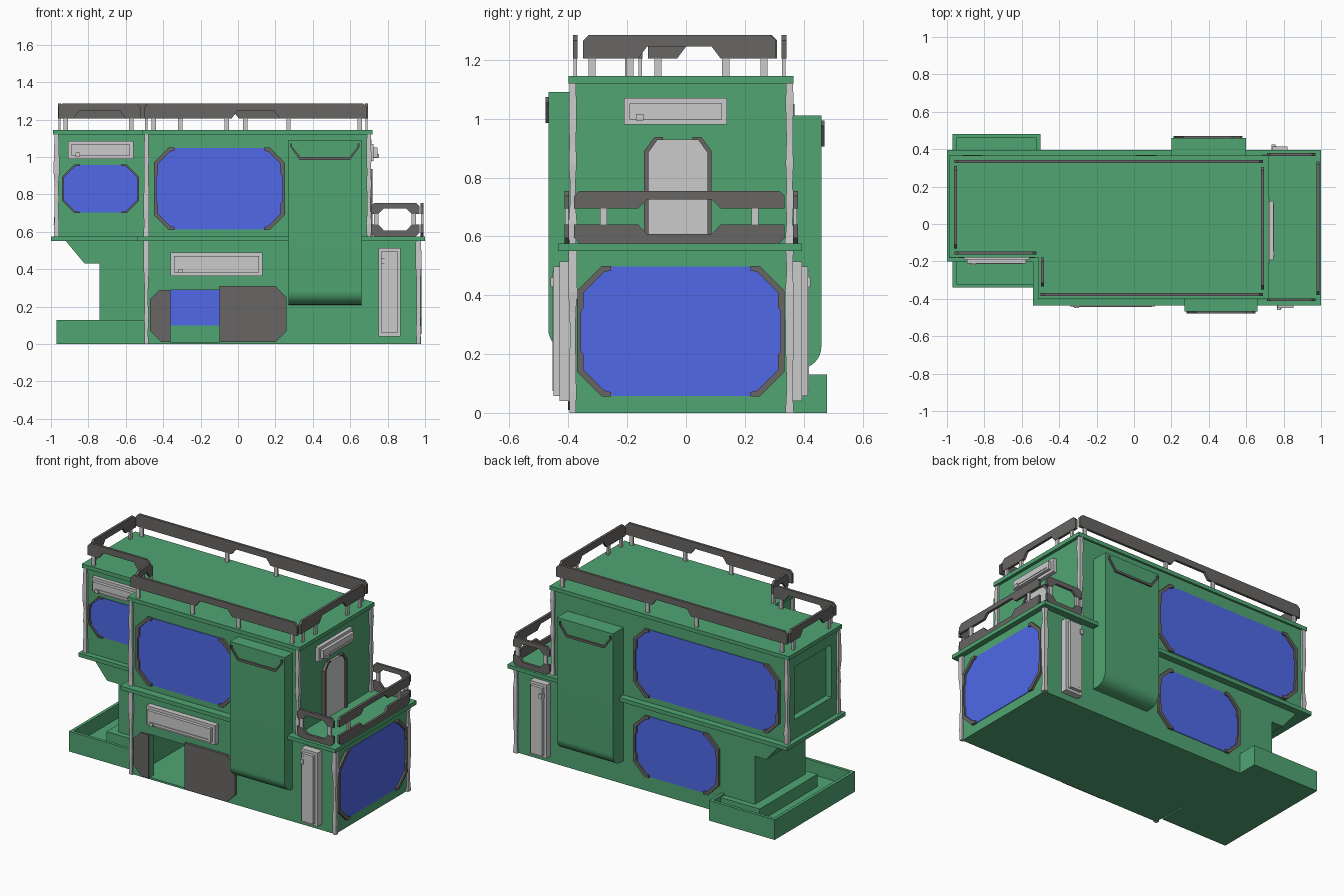
import bpy, bmesh, math, random

if "Cube" in bpy.data.objects:
    bpy.data.objects.remove(bpy.data.objects["Cube"])
random.seed(4)


def material(name, col):
    m = bpy.data.materials.new(name)
    m.diffuse_color = (*col, 1)
    m.use_nodes = True
    m.node_tree.nodes["Principled BSDF"].inputs["Base Color"].default_value = m.diffuse_color
    return m


GREEN = material("green_paint", (0.080, 0.378, 0.170))
BLUE = material("blue_glass", (0.079, 0.141, 0.807))
DARK = material("dark_metal", (0.140, 0.133, 0.126))


def finish(name, bm, mat):
    bmesh.ops.recalc_face_normals(bm, faces=bm.faces)
    me = bpy.data.meshes.new(name)
    bm.to_mesh(me)
    bm.free()
    ob = bpy.data.objects.new(name, me)
    bpy.context.collection.objects.link(ob)
    if mat:
        me.materials.append(mat)
    return ob


def prism(name, axis, pts, d0, d1, mat=None):
    """Extrude a 2D outline along an axis: x -> (y,z), y -> (x,z), z -> (x,y)."""
    to3 = {'x': lambda u, v, d: (d, u, v), 'y': lambda u, v, d: (u, d, v),
           'z': lambda u, v, d: (u, v, d)}[axis]
    bm = bmesh.new()
    a = [bm.verts.new(to3(u, v, d0)) for u, v in pts]
    b = [bm.verts.new(to3(u, v, d1)) for u, v in pts]
    bm.faces.new(a)
    bm.faces.new(b)
    for i in range(len(pts)):
        j = (i + 1) % len(pts)
        bm.faces.new((a[i], a[j], b[j], b[i]))
    return finish(name, bm, mat)


def rect(u0, u1, v0, v1):
    return [(u0, v0), (u1, v0), (u1, v1), (u0, v1)]


def box(name, x0, x1, y0, y1, z0, z1, mat=None):
    return prism(name, 'z', rect(x0, x1, y0, y1), z0, z1, mat)


def smooth(ob):
    bpy.ops.object.select_all(action='DESELECT')
    ob.select_set(True)
    bpy.context.view_layer.objects.active = ob
    bpy.ops.object.shade_smooth_by_angle(angle=math.radians(30))


def l_shape(x0, xn, x1, y0, yn, y1):
    return [(x0, yn), (xn, yn), (xn, y0), (x1, y0), (x1, y1), (x0, y1)]


# Ground floor shell with an open doorway
F, B, R = -0.385, 0.352, 0.965
prism("ground_front_wall", 'y', [(-.49, 0), (-.36, 0), (-.36, .29), (-.10, .29), (-.10, 0),
                                 (R, 0), (R, .55), (-.49, .55)], F, F + .04, GREEN)
box("ground_floor_plate", -.49, R, F, B, 0, .012, GREEN)
box("ground_back_wall", -.49, R, B - .04, B, 0, .55, GREEN)
box("ground_right_wall", R - .04, R, F, B, 0, .55, GREEN)
box("ground_left_wall", -.49, -.45, F, B, 0, .55, GREEN)

# Supporting column with sloped cantilever, and the tray around its foot
prism("support_column", 'y', [(-.49, 0), (-.74, 0), (-.74, .43), (-.82, .43), (-.92, .55), (-.49, .55)],
      -.165, B, GREEN)
box("tray_floor", -.97, -.5, -.34, .48, 0, .04, GREEN)
prism("tray_wall", 'z', [(-.5, -.34), (-.97, -.34), (-.97, .48), (-.5, .48), (-.5, B), (-.52, B),
                         (-.52, .46), (-.95, .46), (-.95, -.32), (-.5, -.32)], 0, .13, GREEN)
box("column_plinth", -.80, -.5, -.20, .39, 0, .12, GREEN)

# Slabs and upper floor
prism("middle_slab", 'z', l_shape(-1, -.54, 1, -.435, -.20, .395), .55, .575, GREEN)
prism("roof_slab", 'z', l_shape(-.99, -.51, .72, -.40, -.18, .365), 1.12, 1.145, GREEN)
upper = prism("upper_floor", 'z', l_shape(-.97, -.49, .70, F, -.165, B), .575, 1.12, GREEN)
cutter = box("recess_cutter", -1.1, -.93, -.10, .28, .70, 1.04)
cutter.hide_render = True
mod = upper.modifiers.new("side_recess", 'BOOLEAN')
mod.operation, mod.object, mod.solver = 'DIFFERENCE', cutter, 'EXACT'
bpy.context.view_layer.objects.active = upper
bpy.ops.object.modifier_apply(modifier=mod.name)
bpy.data.objects.remove(cutter)


# Worn corner posts
def post(name, x, y, z0, z1):
    bm = bmesh.new()
    rings = []
    for i in range(9):
        r = .013 + random.uniform(-.004, .003)
        z = z0 + (z1 - z0) * i / 8
        rings.append([bm.verts.new((x + r * a, y + r * b, z))
                      for a, b in ((-1, -1), (1, -1), (1, 1), (-1, 1))])
    for lo, hi in zip(rings, rings[1:]):
        for k in range(4):
            bm.faces.new((lo[k], lo[k - 3], hi[k - 3], hi[k]))
    bm.faces.new(rings[0])
    bm.faces.new(rings[-1])
    finish(name, bm, None)


for x, y in ((-.49, F), (R, F), (R, B)):
    post("lower_corner_post", x, y, 0, .55)
for x, y in ((-.97, -.165), (-.49, F), (.70, F), (.70, B), (-.97, B)):
    post("upper_corner_post", x, y, .575, 1.12)


# Chamfered windows with side frames; s is the outward direction
def window(name, axis, u0, u1, v0, v1, d, s, c=.08, inset=.01, t=.022):
    cu, cv, w, h = (u0 + u1) / 2, (v0 + v1) / 2, (u1 - u0) / 2, (v1 - v0) / 2
    e, g = w - t * .35, h - .003
    quarter = [(e - c, g), (e, g - c)]
    loop = quarter + [(u, -v) for u, v in quarter[::-1]]
    loop += [(-u, -v) for u, v in loop]
    prism(name + "_glass", axis, [(cu + u, cv + v) for u, v in loop], d - s * inset, d + s * .004, BLUE)
    half = [(w - c - .03, h), (w - c, h), (w, h - c)]
    inner = [(w - t * .6, .3 * h), (w - t, .36 * h), (w - t, h - c - t * .3), (w - c - t * .3, h - t),
             (w - c - .03, h - t * .7)]
    flip = lambda p: [(u, -v) for u, v in p[::-1]]
    side = half + flip(half) + flip(inner) + inner
    for m in (-1, 1):
        prism(name + "_frame", axis, [(cu + m * u, cv + v) for u, v in side], d - s * .01, d + s * .016, DARK)


window("front_window", 'y', -.45, .25, .61, 1.05, F, -1)
window("small_front_window", 'y', -.94, -.53, .70, .96, -.165, -1, .065, .01, .01)
window("right_window", 'x', -.37, .335, .055, .50, R, 1, .085)
window("back_upper_window", 'y', -.92, .12, .61, 1.05, B, 1)
window("back_lower_window", 'y', -.49, .12, .095, .49, B, 1, .08, .045)


# Tall rounded-bottom side pods with a dark trim
def pod(name, x0, x1, wall, y, z0, z1, s):
    r = .075
    arc = [(y - s * r * (1 - math.cos(a)), z0 + r - r * math.sin(a))
           for a in (math.pi / 2 * i / 8 for i in range(9))]
    smooth(prism(name, 'x', [(wall, z0), (wall, z1), (y, z1)] + arc, x0, x1, GREEN))
    k = [(0, -.012), (0, -.03), (.05, -.1), (.32, -.1), (.37, -.03), (.37, -.012), (.36, -.012), (.36, -.03),
         (.315, -.086), (.055, -.086), (.01, -.03), (.01, -.012)]
    prism(name + "_trim", 'y', [(x0 + .01 + u, z1 - .005 + v) for u, v in k], y - s * .005, y + s * .01, DARK)


pod("front_pod", .27, .66, F + .02, -.468, .21, 1.09, -1)
pod("back_pod", .20, .60, B - .02, .46, .15, 1.01, 1)


# Grey wall boxes: base, raised panel, slot and knob
def wall_box(name, axis, u0, u1, v0, v1, d, s, dep=.04):
    box_at = lambda n, a, b, c, e, d1, m=None: prism(name + n, axis, rect(a, b, c, e), d, d + s * d1, m)
    box_at("_base", u0, u1, v0, v1, dep)
    box_at("_panel", u0 + .018, u1 - .018, v0 + .018, v1 - .018, dep + .02)
    if u1 - u0 > v1 - v0:
        box_at("_ridge", u0 + .035, u1 - .035, v0 + .03, v0 + .036, dep + .024)
        box_at("_knob", u0 + .04, u0 + .065, v0 + .014, v0 + .036, dep + .03)
    else:
        box_at("_ridge", u0 + .032, u0 + .038, v0 + .035, v1 - .035, dep + .024)
        box_at("_knob", u0 + .014, u0 + .036, v1 - .085, v1 - .055, dep + .03)


wall_box("front_wall_box", 'y', -.36, .13, .365, .49, F, -1, .035)
wall_box("front_tall_box", 'y', .75, .87, .04, .515, F, -1, .045)
wall_box("back_tall_box", 'y', .72, .84, .04, .515, B, 1, .042)
wall_box("small_wall_box", 'y', -.91, -.56, .99, 1.085, -.165, -1, .025)
wall_box("right_wall_box", 'x', -.21, .14, .98, 1.07, .70, 1, .025)

# Entrance sliding panels
prism("entrance_left_panel", 'y', [(-.36, .01), (-.41, .01), (-.47, .07), (-.47, .24), (-.42, .29), (-.36, .29)],
      F, F - .012, DARK)
prism("entrance_right_panel", 'y', [(-.10, .01), (.20, .01), (.26, .07), (.26, .25), (.20, .31), (-.10, .31)],
      F, F - .016, DARK)

# Balcony door
prism("balcony_door", 'x', [(-.13, .575), (.075, .575), (.075, .89), (.04, .93), (-.095, .93), (-.13, .89)],
      .69, .712)
for m in (-1, 1):
    prism("balcony_door_frame", 'x', [(-.0275 + m * u, v) for u, v in (
        (.115, .575), (.115, .89), (.08, .937), (.05, .937), (.05, .927), (.07, .927), (.10, .885), (.10, .575))],
        .69, .72, DARK)


# Railing bars with a central notch (n < 0: notch from below, n > 0: from above)
def rail(name, axis, a, b, d, z0, z1, half, n):
    c, k, e = (a + b) / 2, min(.02, (z1 - z0) * .3), .5 * (z1 - z0)
    shape = [(a, z0), (c - half, z0), (c - half + .03, z0 + e), (c + half - .03, z0 + e), (c + half, z0),
             (b, z0), (b, z1 - k), (b - k, z1), (a + k, z1), (a, z1 - k)]
    if n > 0:
        shape = [(u, z0 + z1 - v) for u, v in shape]
    prism(name, axis, shape, d - .008, d + .008, DARK)


def rods(name, axis, us, d, z0, z1):
    for u in us:
        x, y = (u, d) if axis == 'y' else (d, u)
        w, q = (.012, .006) if axis == 'y' else (.006, .012)
        box(name, x - w, x + w, y - q, y + q, z0, z1)


# Roof railing
for axis, a, b, d, half, us in (
        ('y', -.50, .69, -.376, .13, (-.45, -.06, .27, .65)), ('y', -.96, .69, .333, .14, (-.92, -.31, .04, .65)),
        ('y', -.96, -.52, -.156, .14, (-.92, -.57)), ('x', -.335, -.18, -.49, .05, (-.32, -.195)),
        ('x', -.13, .31, -.955, .12, (-.095, .265)), ('x', -.35, .305, .687, .14, (-.32, -.19, .135, .265))):
    rail("roof_rail", axis, a, b, d, 1.205, 1.285, half, -1)
    rods("roof_rail_post", axis, us, d, 1.145, 1.22)

# Balcony railing
for axis, a, b, d, half, us in (
        ('x', -.38, .335, .985, .14, (-.28, .235)), ('y', .71, .97, -.405, .09, (.74, .94)),
        ('y', .71, .97, .372, .09, (.74, .94))):
    rail("balcony_top_rail", axis, a, b, d, .695, .755, half, -1)
    rail("balcony_low_rail", axis, a, b, d, .575, .64, half, 1)
    rods("balcony_rail_post", axis, us, d, .62, .71)
